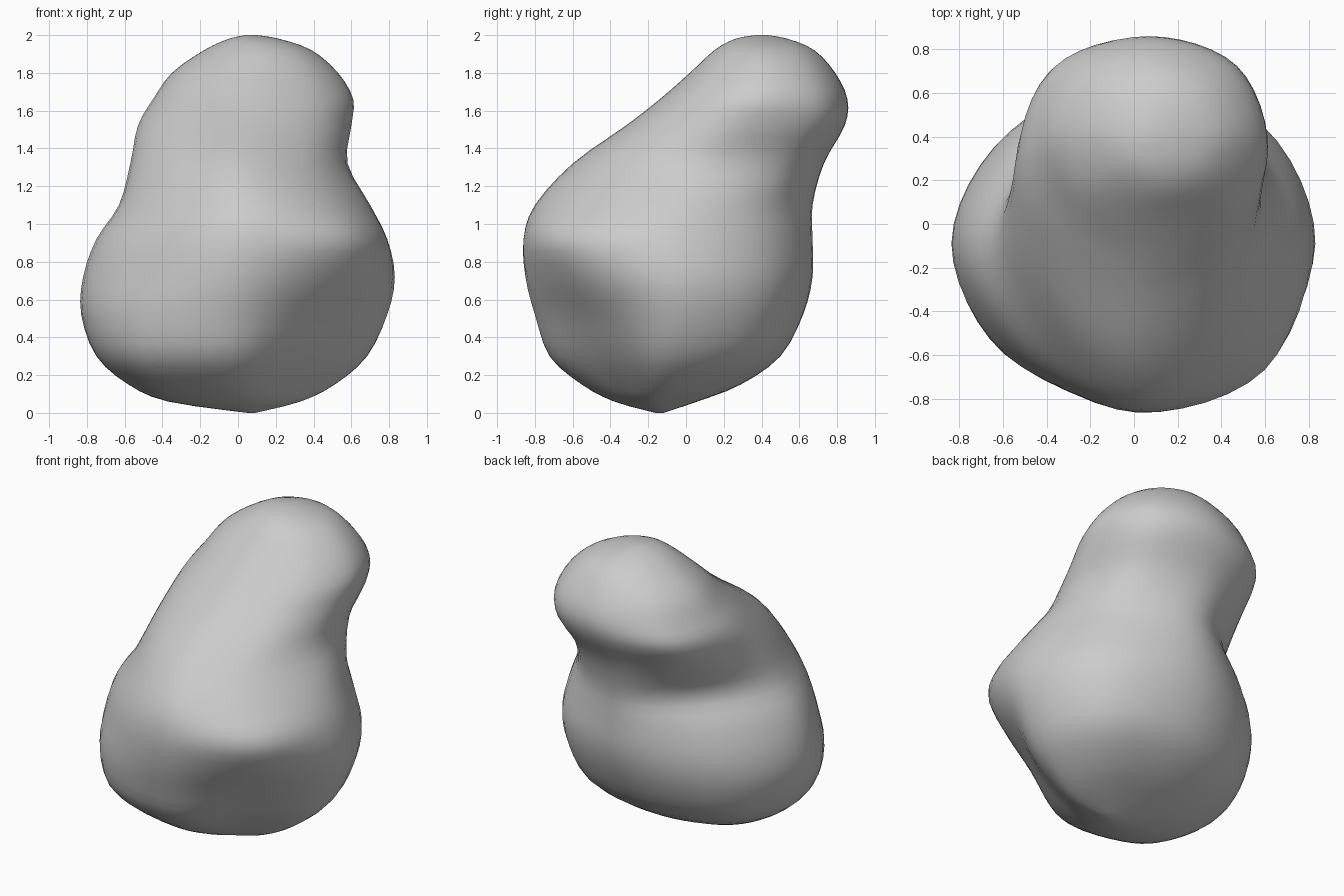
import bpy, bmesh
from mathutils import Vector

if "Cube" in bpy.data.objects:
    bpy.data.objects.remove(bpy.data.objects["Cube"])

# Horizontal sections: z, x min/max, y min/max, then fullness of the four
# diagonal corners (front right, back right, back left, front left)
SECTIONS = [
    (0.00, 0.05, 0.09, -0.16, -0.12, .70, .70, .70, .70),
    (0.06, -.37, 0.33, -0.38, 0.06, .58, .74, .72, .74),
    (0.15, -.58, 0.51, -0.55, 0.29, .54, .74, .71, .74),
    (0.30, -.75, 0.68, -0.72, 0.50, .54, .75, .70, .74),
    (0.52, -.83, 0.79, -0.80, 0.62, .60, .73, .69, .71),
    (0.72, -.82, 0.83, -0.85, 0.67, .68, .71, .68, .67),
    (0.92, -.75, 0.79, -0.86, 0.67, .75, .69, .66, .65),
    (1.10, -.63, 0.70, -0.80, 0.67, .70, .69, .63, .65),
    (1.32, -.57, 0.58, -0.60, 0.73, .69, .75, .70, .65),
    (1.52, -.53, 0.60, -0.32, 0.84, .69, .76, .75, .67),
    (1.66, -.45, 0.61, -0.14, 0.855, .69, .73, .73, .69),
    (1.80, -.35, 0.53, 0.02, 0.79, .70, .71, .72, .70),
    (1.92, -.18, 0.39, 0.15, 0.68, .70, .70, .71, .70),
    (1.98, -.05, 0.22, 0.26, 0.54, .70, .70, .70, .70),
    (2.00, 0.04, 0.10, 0.37, 0.43, .70, .70, .70, .70),
]
AROUND, UP = 6, 3      # subdivisions per corner and per section


def spline(a, b, c, d, t):
    """Catmull-Rom between b and c."""
    return 0.5 * (2 * b + (c - a) * t + (2 * a - 5 * b + 4 * c - d) * t ** 2
                  + (3 * b - a - 3 * c + d) * t ** 3)


def control_ring(z, x0, x1, y0, y1, fr, br, bl, fl):
    cx, cy, hx, hy = (x0 + x1) / 2, (y0 + y1) / 2, (x1 - x0) / 2, (y1 - y0) / 2
    dirs = [(1, 0), (br, br), (0, 1), (-bl, bl), (-1, 0), (-fl, -fl), (0, -1), (fr, -fr)]
    return [Vector((cx + u * hx, cy + v * hy, z)) for u, v in dirs]


def smooth_ring(ring):
    n = len(ring)
    return [spline(*(ring[(i + k) % n] for k in (-1, 0, 1, 2)), s / AROUND)
            for i in range(n) for s in range(AROUND)]


# Loft the sections into one closed boulder
rings = [smooth_ring(control_ring(*s)) for s in SECTIONS]
last = len(rings) - 1
levels = []
for i in range(last):
    quad = [rings[min(max(i + k, 0), last)] for k in (-1, 0, 1, 2)]
    for s in range(UP):
        levels.append([spline(*p, s / UP) for p in zip(*quad)])
levels.append(rings[-1])

bm = bmesh.new()
grid = [[bm.verts.new(p) for p in lev] for lev in levels]
n = len(grid[0])
for low, high in zip(grid, grid[1:]):
    for j in range(n):
        k = (j + 1) % n
        bm.faces.new((low[j], low[k], high[k], high[j]))
bm.faces.new(grid[0][::-1])
bm.faces.new(grid[-1])
bmesh.ops.recalc_face_normals(bm, faces=bm.faces)
for f in bm.faces:
    f.smooth = True

mesh = bpy.data.meshes.new("boulder")
bm.to_mesh(mesh)
bm.free()
boulder = bpy.data.objects.new("boulder", mesh)
bpy.context.collection.objects.link(boulder)
